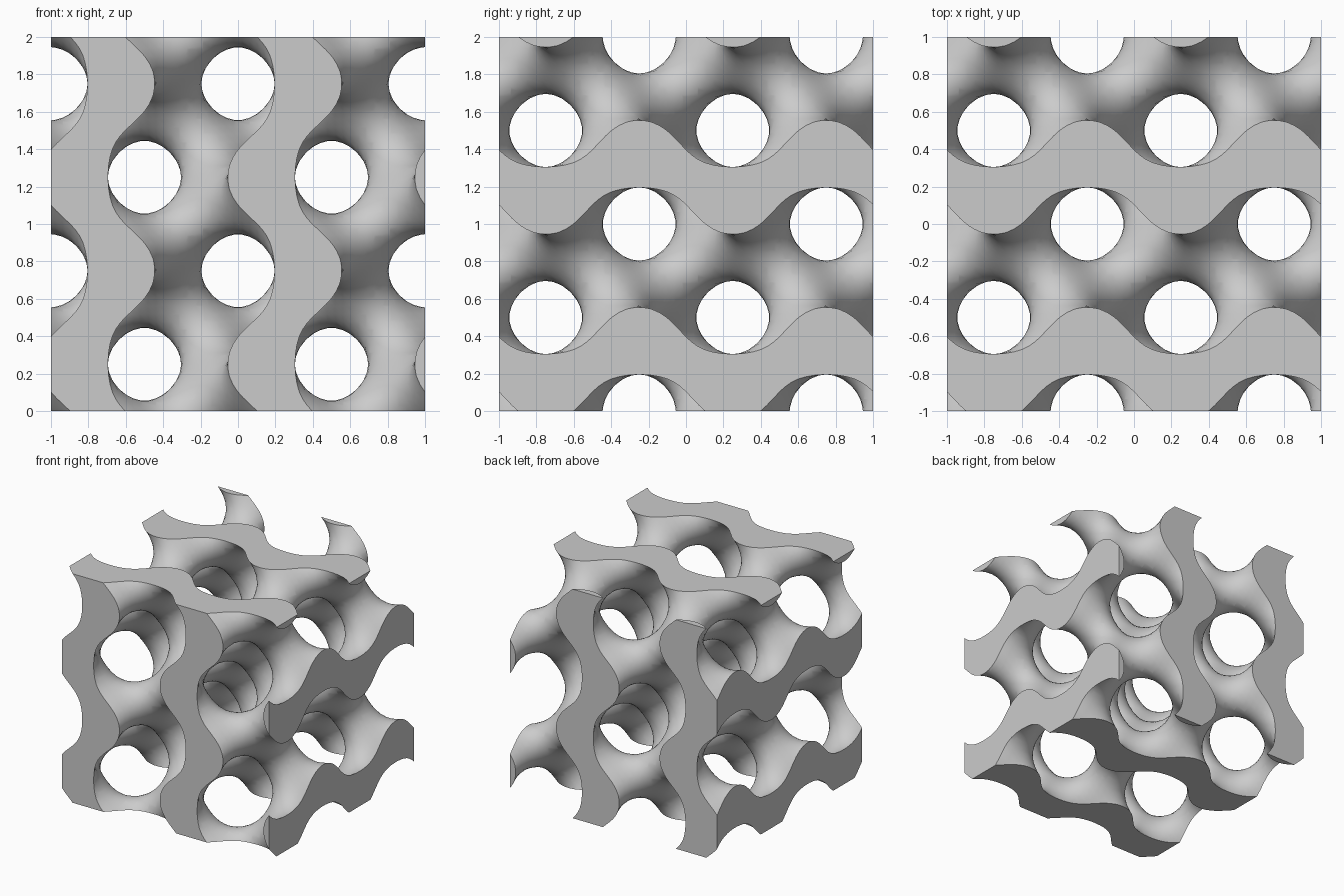
import bpy
import bmesh
import math
from itertools import product
from mathutils import Vector

if "Cube" in bpy.data.objects:
    bpy.data.objects.remove(bpy.data.objects["Cube"], do_unlink=True)

N = 48              # grid steps along each side of the block
SIZE = 2.0          # side of the block, two periods of the lattice
LEVEL = 0.6         # the lattice is solid where the field exceeds this
K = 2 * math.pi     # one period per unit

SIN = [math.sin(K * SIZE * i / N) for i in range(N + 1)]
COS = [math.cos(K * SIZE * i / N) for i in range(N + 1)]


def clamp(v):
    return min(max(v, 0), N)


def solid(i, j, k):
    """Is this grid point inside both the block and the lattice?"""
    if min(i, j, k) < 0 or max(i, j, k) > N:
        return False
    return SIN[i] * COS[j] + SIN[j] * COS[k] + SIN[k] * COS[i] > LEVEL


def field(p):
    """Gyroid value and gradient at a point."""
    s = [math.sin(K * v) for v in p]
    c = [math.cos(K * v) for v in p]
    value = sum(s[a] * c[(a + 1) % 3] for a in range(3))
    grad = Vector([K * (c[a] * c[(a + 1) % 3] - s[a] * s[a - 1]) for a in range(3)])
    return value, grad


def cell_point(cell):
    """Surface point of one grid cell, held on the block's sides where it straddles them."""
    p = Vector([clamp(v + 0.5) * SIZE / N for v in cell])
    corners = {solid(*[clamp(v + d) for v, d in zip(cell, off)])
               for off in product((0, 1), repeat=3)}
    if len(corners) == 2:
        for _ in range(5):
            value, grad = field(p)
            for a in range(3):
                if not 0 <= cell[a] < N:
                    grad[a] = 0
            step = grad * ((LEVEL - value) / max(grad.length_squared, 1))
            if step.length > SIZE / N:
                step.length = SIZE / N
            p += step
            p = Vector([min(max(v, 0), SIZE) for v in p])
    return p - Vector((SIZE / 2, SIZE / 2, 0))


# Skin of the lattice: one quad across every grid edge that leaves the solid
bm = bmesh.new()
verts = {}


def vert(cell):
    if cell not in verts:
        verts[cell] = bm.verts.new(cell_point(cell))
    return verts[cell]


inside = {p: solid(*p) for p in product(range(-1, N + 2), repeat=3)}
for p in product(range(-1, N + 1), repeat=3):
    for a in range(3):
        q = tuple(v + (n == a) for n, v in enumerate(p))
        if inside[p] == inside[q]:
            continue
        b, c = (a + 1) % 3, (a + 2) % 3
        ring = []
        for db, dc in ((0, 0), (1, 0), (1, 1), (0, 1)):
            cell = list(p)
            cell[b] -= db
            cell[c] -= dc
            ring.append(vert(tuple(cell)))
        face = bm.faces.new(ring if inside[p] else ring[::-1])
        face.smooth = 0 <= p[a] < N      # flat where the block's side cuts the lattice

# Crisp rims around the cut sides
for edge in bm.edges:
    edge.smooth = all(f.smooth for f in edge.link_faces)

mesh = bpy.data.meshes.new("gyroid_lattice")
bm.to_mesh(mesh)
bm.free()

# Plain grey material
grey = bpy.data.materials.new("light grey")
grey.use_nodes = True
colour = (0.6, 0.6, 0.6, 1)
grey.diffuse_color = colour
grey.node_tree.nodes["Principled BSDF"].inputs["Base Color"].default_value = colour
mesh.materials.append(grey)

lattice = bpy.data.objects.new("gyroid_lattice", mesh)
bpy.context.collection.objects.link(lattice)
